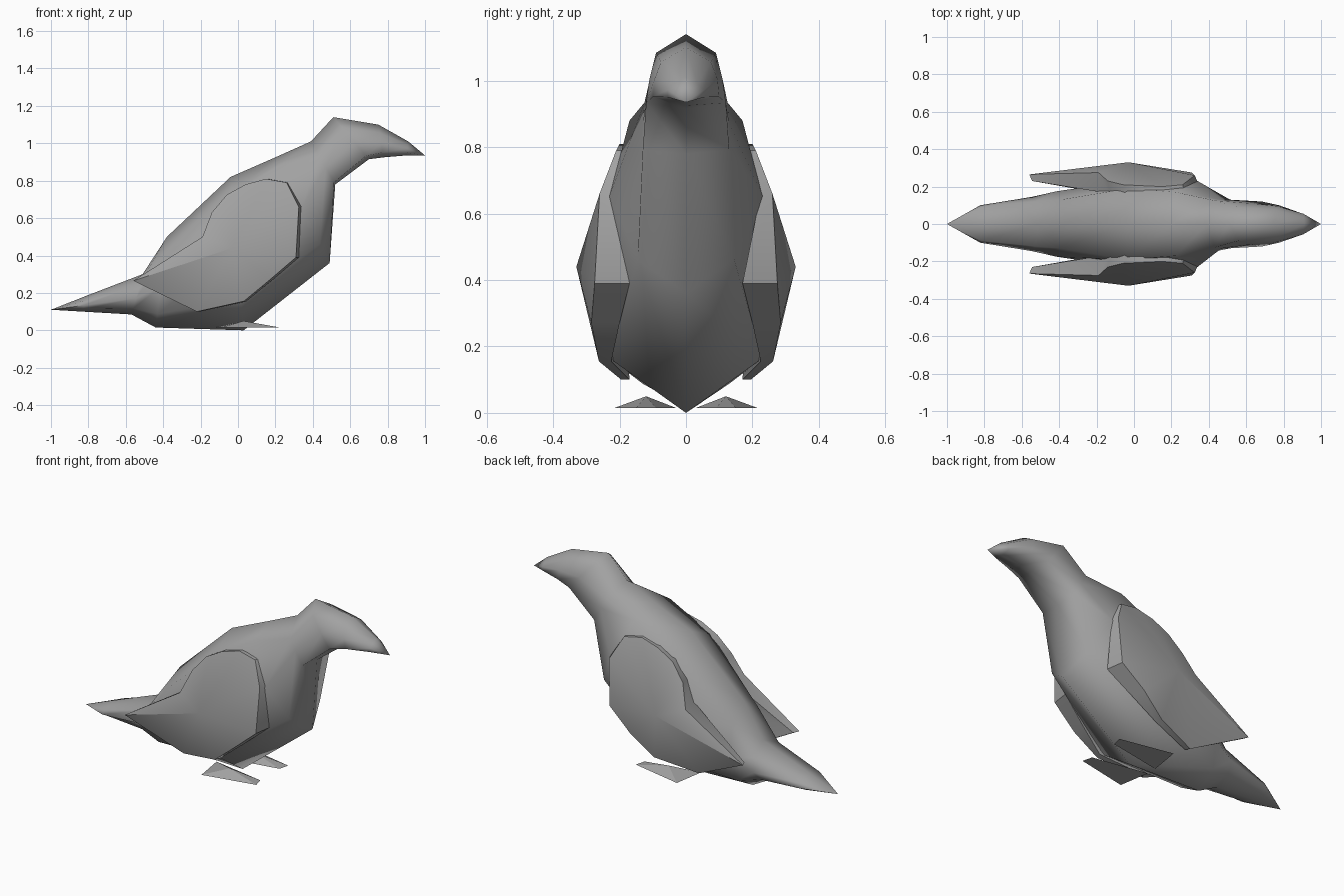
import bpy, bmesh, math

cube = bpy.data.objects.get("Cube")
if cube:
    bpy.data.objects.remove(cube, do_unlink=True)

GREY = (0.36, 0.36, 0.36, 1)
mat = bpy.data.materials.new("plain grey")
mat.use_nodes = True
mat.diffuse_color = GREY
mat.node_tree.nodes["Principled BSDF"].inputs["Base Color"].default_value = GREY


def finish(bm, name, angle):
    """Turn a bmesh into a shaded object."""
    bmesh.ops.recalc_face_normals(bm, faces=bm.faces)
    mesh = bpy.data.meshes.new(name)
    bm.to_mesh(mesh)
    bm.free()
    mesh.materials.append(mat)
    ob = bpy.data.objects.new(name, mesh)
    bpy.context.collection.objects.link(ob)
    bpy.ops.object.select_all(action='DESELECT')
    ob.select_set(True)
    bpy.context.view_layer.objects.active = ob
    bpy.ops.object.shade_smooth_by_angle(angle=math.radians(angle))


def fan(bm, tip, ring):
    for i in range(len(ring)):
        bm.faces.new((tip, ring[i], ring[(i + 1) % len(ring)]))


# Body: slanted eight-sided rings lofted from tail tip to beak tip.
# Each has its top (x, z), bottom (x, z), then the upper, middle and lower
# side corners as (fraction of the way down, half width)
RINGS = [
    ((-.81, .185), (-.83, .10), (.3, .09), (.6, .10), (.85, .06)),
    ((-.51, .30), (-.57, .085), (.25, .12), (.6, .145), (.85, .10)),
    ((-.38, .50), (-.44, .015), (.2, .13), (.55, .175), (.85, .13)),
    ((-.04, .82), (.03, 0), (.11, .19), (.5, .235), (.8, .23)),
    ((.20, .925), (.49, .36), (.08, .17), (.48, .23), (.82, .145)),
    ((.39, 1.01), (.52, .78), (.33, .125), (.6, .13), (.95, .13)),
    ((.51, 1.14), (.70, .915), (.25, .09), (.6, .11), (.92, .12)),
    ((.75, 1.10), (.78, .925), (.25, .075), (.55, .095), (.85, .10)),
    ((.91, 1.01), (.90, .935), (.25, .035), (.5, .055), (.8, .055)),
]
bm = bmesh.new()
loops = []
for (tx, tz), (bx, bz), *sides in RINGS:
    def at(f, y):
        return bm.verts.new((tx + (bx - tx) * f, y, tz + (bz - tz) * f))
    loops.append([at(0, 0)] + [at(f, w) for f, w in sides]
                 + [at(1, 0)] + [at(f, -w) for f, w in reversed(sides)])
for a, b in zip(loops, loops[1:]):
    for i in range(len(a)):
        j = (i + 1) % len(a)
        bm.faces.new((a[i], a[j], b[j], b[i]))
fan(bm, bm.verts.new((-1, 0, .11)), loops[0])
fan(bm, bm.verts.new((1, 0, .935)), loops[-1])
finish(bm, "body", 85)

# Wing outline: x, z, outer y, inner y
WING = [
    (-.56, .265, .265, .23), (-.19, .50, .275, .17), (-.14, .63, .23, .15),
    (-.06, .725, .21, .15), (.04, .78, .205, .14), (.15, .81, .20, .14),
    (.26, .79, .21, .15), (.325, .66, .26, .225), (.31, .39, .275, .17),
    (.17, .27, .285, .20), (.03, .155, .262, .225), (-.22, .10, .195, .17),
]
# Foot: two back corners, two narrow front corners, raised top
FOOT = [(-.09, .215, .015), (-.12, .03, .015),
        (.21, .09, .015), (.225, .15, .015), (.03, .12, .05)]

for side, label in ((1, "left"), (-1, "right")):
    bm = bmesh.new()
    outer = [bm.verts.new((x, side * yo, z)) for x, z, yo, yi in WING]
    inner = [bm.verts.new((x + .015, side * yi, z)) for x, z, yo, yi in WING]
    fan(bm, bm.verts.new((-.03, side * .33, .44)), outer)
    fan(bm, bm.verts.new((-.03, side * .19, .43)), inner)
    for i in range(len(WING)):
        j = (i + 1) % len(WING)
        bm.faces.new((outer[i], outer[j], inner[j], inner[i]))
    finish(bm, label + "_wing", 40)

    bm = bmesh.new()
    foot = [bm.verts.new((x, side * y, z)) for x, y, z in FOOT]
    bm.faces.new(foot[:4])
    fan(bm, foot[4], foot[:4])
    finish(bm, label + "_foot", 10)
